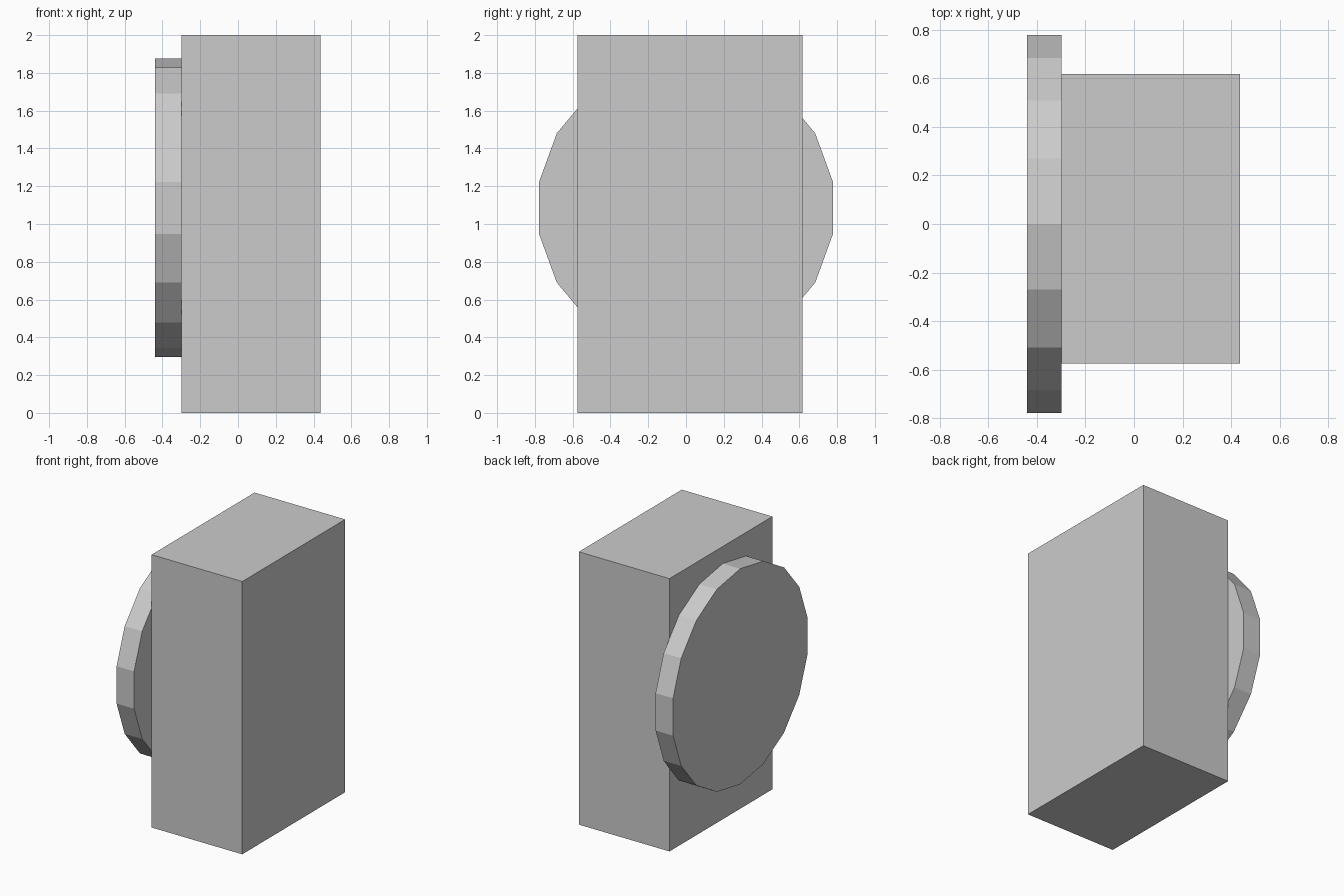
import bpy
import bmesh
from math import sin, cos, tau
from mathutils import Vector

default = bpy.data.objects.get("Cube")
if default:
    bpy.data.objects.remove(default, do_unlink=True)

# Single neutral grey
GREY = (0.6, 0.6, 0.6, 1)
grey = bpy.data.materials.new("plain grey")
grey.use_nodes = True
grey.diffuse_color = GREY
grey.node_tree.nodes["Principled BSDF"].inputs["Base Color"].default_value = GREY


def prism(name, outline, x_start, x_end):
    """Extrude a (y, z) outline along x into a flat-shaded solid."""
    bm = bmesh.new()
    face = bm.faces.new([bm.verts.new((x_start, y, z)) for y, z in outline])
    grown = bmesh.ops.extrude_face_region(bm, geom=[face], use_keep_orig=True)
    moved = [v for v in grown["geom"] if isinstance(v, bmesh.types.BMVert)]
    bmesh.ops.translate(bm, verts=moved, vec=Vector((x_end - x_start, 0, 0)))
    bmesh.ops.recalc_face_normals(bm, faces=bm.faces)
    mesh = bpy.data.meshes.new(name)
    bm.to_mesh(mesh)
    bm.free()
    mesh.materials.append(grey)
    obj = bpy.data.objects.new(name, mesh)
    bpy.context.collection.objects.link(obj)
    return obj


# Upright block
back, front = 0.617, -0.575
prism("block", [(front, 0), (back, 0), (back, 2), (front, 2)], -0.298, 0.437)

# Eighteen-sided disc on the right side, with a corner straight up
SIDES, RADIUS, CENTRE_Z = 18, 0.79, 1.085
angles = [tau * i / SIDES for i in range(SIDES)]
rim = [(RADIUS * sin(a), CENTRE_Z + RADIUS * cos(a)) for a in angles]
prism("side_disc", rim, -0.44, -0.298)
